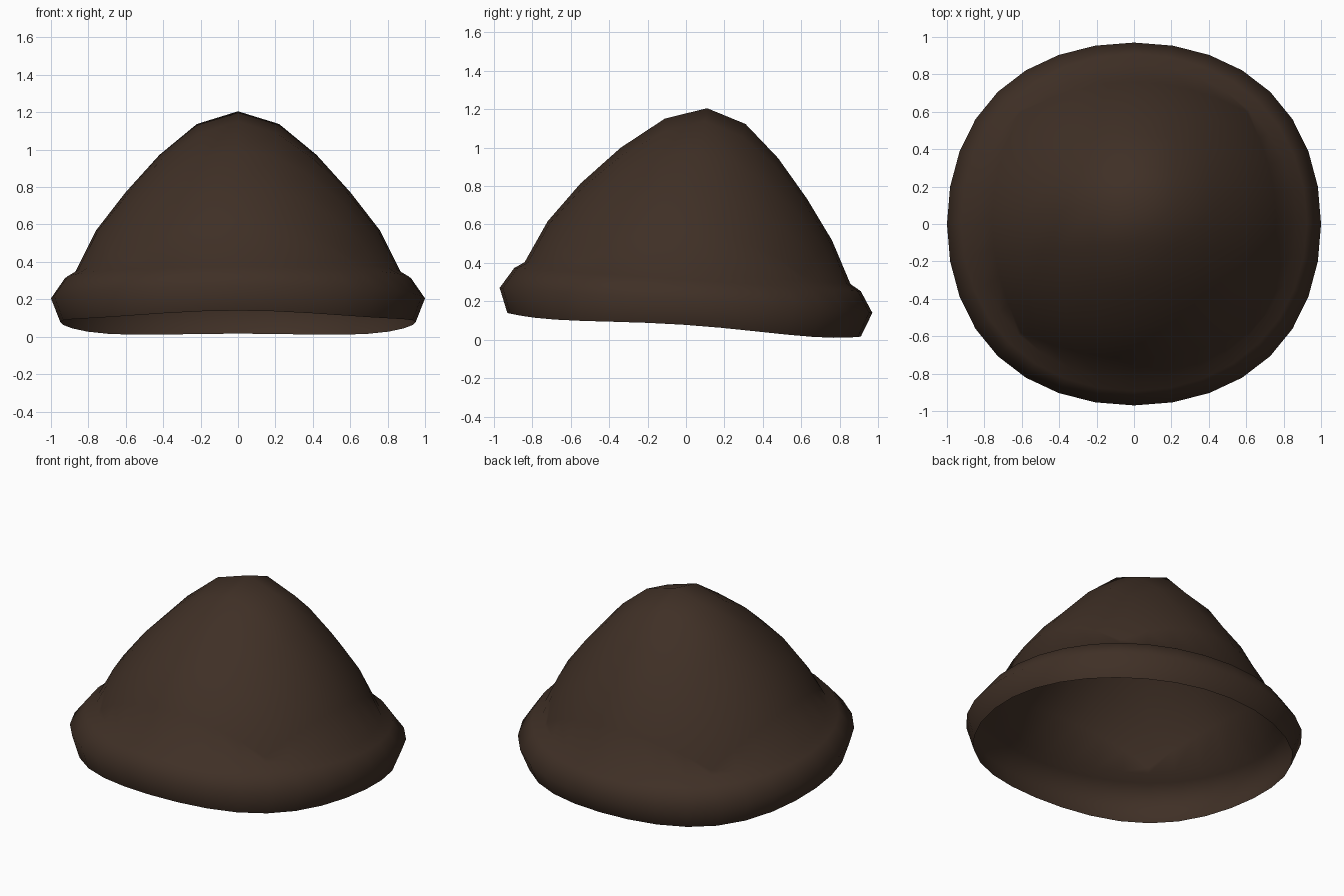
import bpy, bmesh, math

if "Cube" in bpy.data.objects:
    bpy.data.objects.remove(bpy.data.objects["Cube"])

# Profile of the hat, one row per ring from the crown tip to the rim:
# (x radius, y radius, y centre, height)
PROFILE = [
    (0.00, 0.00, 0.11, 1.205),
    (0.22, 0.21, 0.10, 1.137),
    (0.42, 0.41, 0.07, 0.972),
    (0.60, 0.59, 0.04, 0.773),
    (0.76, 0.74, 0.02, 0.567),
    (0.87, 0.848, 0.008, 0.347),   # crease between crown and brim
    (0.925, 0.902, 0.008, 0.313),
    (1.00, 0.97, 0.00, 0.205),     # widest part of brim
    (0.95, 0.92, -0.01, 0.078),    # open rim
]
SIDES = 32
STEP = 2 * math.pi / SIDES
TILT = 0.067


def surface_point(ring, angle):
    """Point on the tilted, slightly squarish hat surface."""
    i = min(int(ring), len(PROFILE) - 2)
    t = ring - i
    rx, ry, yc, z = (a + (b - a) * t for a, b in zip(PROFILE[i], PROFILE[i + 1]))
    corner = math.sin(2 * angle) ** 2
    brim = min(max(ring - 5, 0), 2) / 2
    angle += 0.014 * math.sin(4 * angle)
    k = 1 + 0.03 * corner * brim
    x, y = rx * k * math.cos(angle), ry * k * math.sin(angle)
    z -= TILT * y
    if ring == len(PROFILE) - 1:
        z -= 0.018 * corner            # rim dips slightly at its corners
    return x, y + yc, max(z, 0.0)


bm = bmesh.new()

# Crown top: an 8 x 8 grid wrapped over the tip
grid = {}
for i in range(-4, 5):
    for j in range(-4, 5):
        u, v = math.tan(i * STEP), math.tan(j * STEP)
        ring = math.atan(math.hypot(u, v)) / STEP
        grid[i, j] = bm.verts.new(surface_point(ring, math.atan2(v, u)))
for i in range(-4, 4):
    for j in range(-4, 4):
        bm.faces.new((grid[i, j], grid[i + 1, j], grid[i + 1, j + 1], grid[i, j + 1]))

# Crown sides and turned-out brim: rings continuing from the grid border
border = [(i, j) for i, j in grid if max(abs(i), abs(j)) == 4]
border.sort(key=lambda p: math.atan2(p[1], p[0]) % (2 * math.pi))
previous = [grid[p] for p in border]
for ring in range(5, len(PROFILE)):
    current = [bm.verts.new(surface_point(ring, n * STEP)) for n in range(SIDES)]
    for n in range(SIDES):
        m = (n + 1) % SIDES
        bm.faces.new((previous[n], current[n], current[m], previous[m]))
    previous = current

bmesh.ops.recalc_face_normals(bm, faces=bm.faces)
top = max(bm.faces, key=lambda f: f.calc_center_median().z)
if top.normal.z < 0:
    bmesh.ops.reverse_faces(bm, faces=bm.faces)
for f in bm.faces:
    f.smooth = True

mesh = bpy.data.meshes.new("knit_hat")
bm.to_mesh(mesh)
bm.free()

brown = bpy.data.materials.new("dark_brown")
brown.diffuse_color = (0.050, 0.029, 0.019, 1)
brown.use_nodes = True
brown.node_tree.nodes["Principled BSDF"].inputs["Base Color"].default_value = brown.diffuse_color
mesh.materials.append(brown)
hat = bpy.data.objects.new("knit_hat", mesh)
bpy.context.collection.objects.link(hat)
